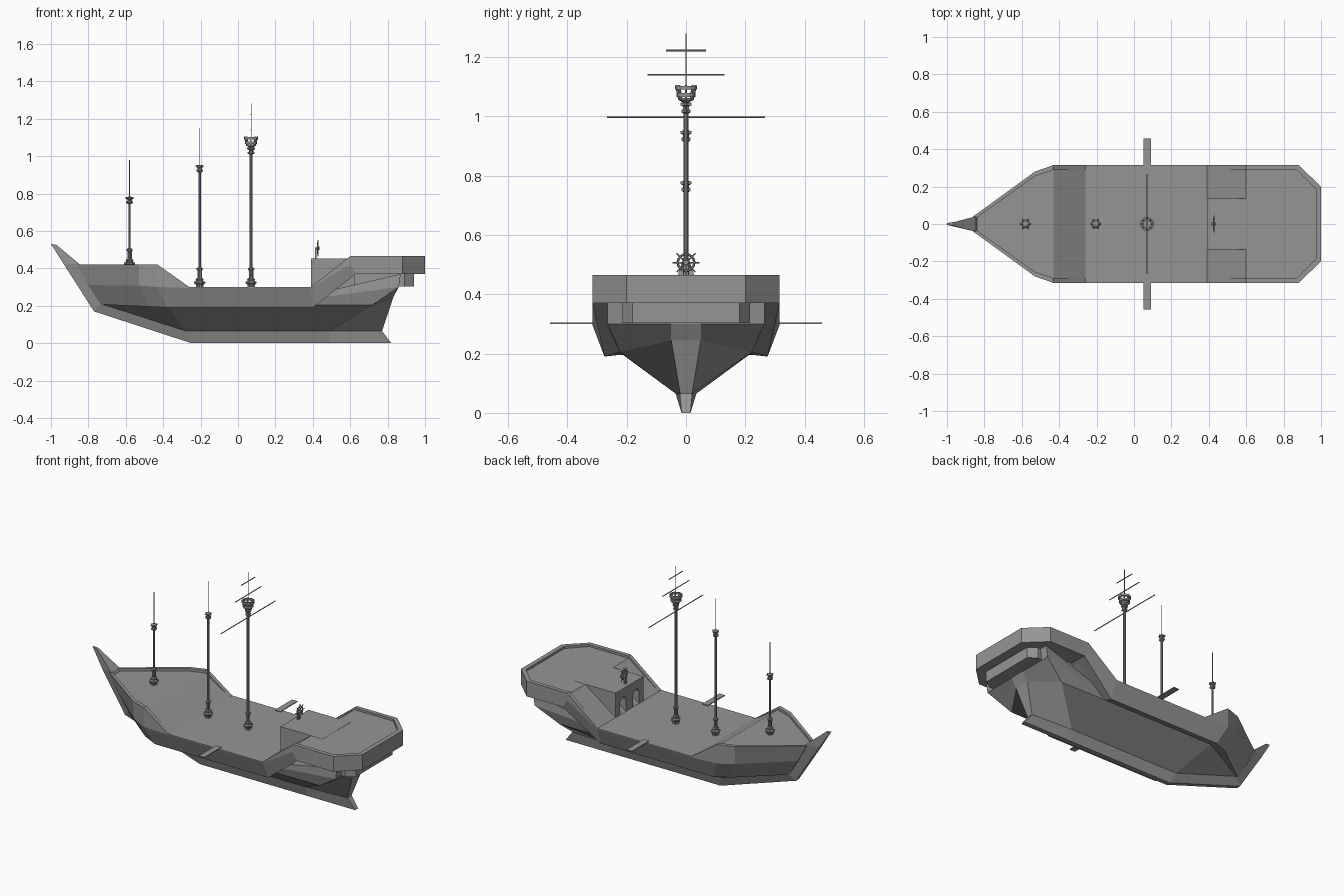
import bpy, bmesh, math
from mathutils import Matrix, Vector

cube = bpy.data.objects.get("Cube")
if cube:
    bpy.data.objects.remove(cube, do_unlink=True)

GREY = (0.3, 0.3, 0.3, 1)
mat = bpy.data.materials.new("weathered grey")
mat.use_nodes = True
mat.diffuse_color = GREY
mat.node_tree.nodes["Principled BSDF"].inputs["Base Color"].default_value = GREY


def finish(name, bm):
    bmesh.ops.remove_doubles(bm, verts=bm.verts, dist=1e-5)
    bmesh.ops.recalc_face_normals(bm, faces=bm.faces)
    mesh = bpy.data.meshes.new(name)
    bm.to_mesh(mesh)
    bm.free()
    mesh.materials.append(mat)
    ob = bpy.data.objects.new(name, mesh)
    bpy.context.collection.objects.link(ob)
    return ob


def loft(name, strakes):
    """Skin lengthwise lines, mirror them across y and close both ends."""
    bm = bmesh.new()
    loops = []
    for half in zip(*strakes):
        pts = list(half) + [(x, -y, z) for x, y, z in reversed(half)]
        loops.append([bm.verts.new(p) for p in pts])
    n = len(loops[0])
    for a, b in zip(loops, loops[1:]):
        for i in range(n):
            j = (i + 1) % n
            bm.faces.new((a[i], a[j], b[j], b[i]))
    for end in (loops[0], loops[-1]):
        for i in range(n // 2 - 1):
            bm.faces.new((end[i], end[i + 1], end[n - 2 - i], end[n - 1 - i]))
    return finish(name, bm)


def add_box(bm, lo, hi):
    lo, hi = Vector(lo), Vector(hi)
    m = Matrix.Translation((lo + hi) / 2) @ Matrix.Diagonal((*(hi - lo), 1))
    bmesh.ops.create_cube(bm, size=1, matrix=m)


def add_rod(bm, a, b, r, sides=8):
    a, b = Vector(a), Vector(b)
    rot = (b - a).to_track_quat("Z", "Y").to_matrix().to_4x4()
    bmesh.ops.create_cone(bm, cap_ends=True, segments=sides, radius1=r, radius2=r,
                          depth=(b - a).length, matrix=Matrix.Translation((a + b) / 2) @ rot)


def add_lathe(bm, x, profile, z0=0, star=1.0, sides=12, closed=False):
    """Revolve (radius, height) points; star < 1 pulls in every other side."""
    rings = []
    for r, z in profile:
        ring = []
        for i in range(sides):
            k, t = r * (star if i % 2 else 1), math.tau * i / sides
            ring.append(bm.verts.new((x + k * math.cos(t), k * math.sin(t), z0 + z)))
        rings.append(ring)
    pairs = list(zip(rings, rings[1:]))
    if closed:
        pairs.append((rings[-1], rings[0]))
    else:
        bm.faces.new(rings[0])
        bm.faces.new(rings[-1])
    for a, b in pairs:
        for i in range(sides):
            j = (i + 1) % sides
            bm.faces.new((a[i], a[j], b[j], b[i]))


# Upper hull: deck, bulwarks, and the overhanging side band
rail = [(-.86, .04, .42), (-.53, .28, .42), (-.43, .315, .42), (-.26, .315, .3),
        (.39, .315, .3), (.6, .315, .465), (.88, .315, .465), (1, .2, .465)]
waist = [(-.8, .04, .31), (-.53, .27, .308), (-.43, .315, .3), (-.26, .315, .295),
         (.39, .315, .295), (.6, .315, .42), (.88, .315, .42), (1, .2, .42)]
band = [(-.735, .035, .207), (-.48, .23, .195), (-.38, .275, .19), (-.26, .275, .19),
        (.4, .275, .19), (.63, .315, .37), (.88, .315, .37), (1, .2, .37)]
soffit = [(-.73, .03, .21), (-.45, .18, .207), (-.36, .225, .205), (-.26, .225, .205),
          (.4, .225, .205), (.63, .25, .37), (.84, .25, .37), (.87, .18, .37)]
inner = [(x, max(y - .025, .02), z) for x, y, z in rail]
inner[-1] = (.972, .188, .465)
inner[-2] = (.87, .29, .465)
deck_z = [.405] * 3 + [.3] * 2 + [.452] * 3
deck = [(x, y, z) for (x, y, _), z in zip(inner, deck_z)]
loft("upper_hull", [deck, inner, rail, waist, band, soffit])

# Lower hull with raked transom and skeg
loft("lower_hull", [
    [(-.77, .03, .28), (-.4, .22, .26), (.4, .22, .26), (.87, .265, .37), (.87, .05, .37)],
    [(-.75, .03, .24), (-.4, .224, .24), (.4, .224, .24), (.86, .265, .3), (.86, .05, .3)],
    [(-.73, .035, .21), (-.38, .225, .205), (.4, .225, .205), (.72, .222, .205), (.83, .05, .245)],
    [(-.72, .035, .206), (-.28, .035, .065), (.4, .035, .065), (.49, .035, .065), (.77, .02, .065)]])

# Keel and stem, narrower along the outer edge
loft("keel_and_stem", [
    [(-.97, .008, .525), (-.85, .04, .425), (-.73, .036, .21), (-.28, .035, .065),
     (.49, .035, .065), (.77, .021, .065)],
    [(-1, .005, .53), (-.93, .015, .42), (-.77, .015, .17), (-.25, .015, 0),
     (.49, .015, 0), (.82, .015, 0)]])

# Stern gallery below the overhang
plan = [(.62, .2), (.89, .215), (.94, .18)]
loft("stern_gallery", [[(x, y, z) for x, y in plan] for z in (.375, .303)])

# Cabin with two arched doorways
bm = bmesh.new()
add_box(bm, (.39, -.137, .29), (.68, .137, .453))
cabin = finish("cabin", bm)
for side in (-1, 1):
    bm = bmesh.new()
    arch = [(-.03, .28), (.03, .28)]
    arch += [(.03 * math.cos(t), .37 + .03 * math.sin(t))
             for t in (math.pi * i / 8 for i in range(9))]
    face = bm.faces.new([bm.verts.new((.37, side * .065 + y, z)) for y, z in arch])
    out = bmesh.ops.extrude_face_region(bm, geom=[face])
    moved = [v for v in out["geom"] if isinstance(v, bmesh.types.BMVert)]
    bmesh.ops.translate(bm, verts=moved, vec=(.07, 0, 0))
    cutter = finish("doorway_cutter", bm)
    cutter.hide_render = True
    mod = cabin.modifiers.new("doorway", "BOOLEAN")
    mod.operation, mod.object, mod.solver = "DIFFERENCE", cutter, "EXACT"
    bpy.context.view_layer.objects.active = cabin
    bpy.ops.object.modifier_apply(modifier=mod.name)
    bpy.data.objects.remove(cutter, do_unlink=True)

# Boarding planks
for name, side in (("left", 1), ("right", -1)):
    bm = bmesh.new()
    ys = sorted((side * .29, side * .458))
    add_box(bm, (.052, ys[0], .299), (.09, ys[1], .304))
    finish("boarding_plank_" + name, bm)

# Masts: star-shaped foot, shaft, star-shaped collar and thin top pole
FOOT = [(.02, 0), (.02, .015), (.03, .022), (.03, .03), (.018, .036),
        (.022, .044), (.012, .052), (.012, .09), (.017, .096), (.017, .102), (.008, .108)]
COLLAR = [(.008, -.022), (.018, -.016), (.018, -.009), (.012, -.005),
          (.012, .003), (.021, .007), (.021, .015), (.008, .018)]
for name, x, base, collar, top, r in (("fore_mast", -.58, .4, .765, .98, .005),
                                      ("middle_mast", -.205, .298, .935, 1.15, .007),
                                      ("main_mast", .07, .298, 1.03, 1.28, .008)):
    bm = bmesh.new()
    add_lathe(bm, x, FOOT, base, star=.65)
    add_lathe(bm, x, COLLAR, collar, star=.7)
    add_rod(bm, (x, 0, base), (x, 0, collar), r)
    add_rod(bm, (x, 0, collar), (x, 0, top), .002, 6)
    finish(name, bm)

# Crow's nest: open tapered basket with two hoops and posts
bm = bmesh.new()
X = .07
add_lathe(bm, X, [(.008, 1.045), (.024, 1.055), (.027, 1.062), (.008, 1.062)])
for z, r in ((1.066, .032), (1.09, .037)):
    add_lathe(bm, X, [(r, z), (r, z + .012), (r - .009, z + .012), (r - .009, z)],
              sides=16, closed=True)
for i in range(8):
    c, s = math.cos(math.tau * i / 8), math.sin(math.tau * i / 8)
    add_rod(bm, (X + .022 * c, .022 * s, 1.055), (X + .033 * c, .033 * s, 1.105), .004, 6)
finish("crows_nest", bm)

# Yards on the main mast
for name, z, half in (("lower_yard", .997, .267), ("middle_yard", 1.14, .13),
                      ("upper_yard", 1.222, .068)):
    bm = bmesh.new()
    add_rod(bm, (X, -half, z), (X, half, z), .003, 6)
    finish(name, bm)

# Steering wheel and its stand
bm = bmesh.new()
hub = Vector((.427, 0, .507))
bmesh.ops.create_cone(bm, cap_ends=True, segments=8, radius1=.009, radius2=.009, depth=.016,
                      matrix=Matrix.Translation(hub) @ Matrix.Rotation(math.pi / 2, 4, "Y"))
dirs = [Vector((0, math.cos(t), math.sin(t))) for t in (math.tau * i / 16 for i in range(16))]
for i, d in enumerate(dirs):
    add_rod(bm, hub + d * .028, hub + dirs[i - 1] * .028, .004, 6)
    if i % 2 == 0:
        add_rod(bm, hub, hub + d * .045, .0025, 6)
finish("steering_wheel", bm)
bm = bmesh.new()
add_box(bm, (.413, -.008, .45), (.421, .008, .512))
finish("wheel_stand", bm)
